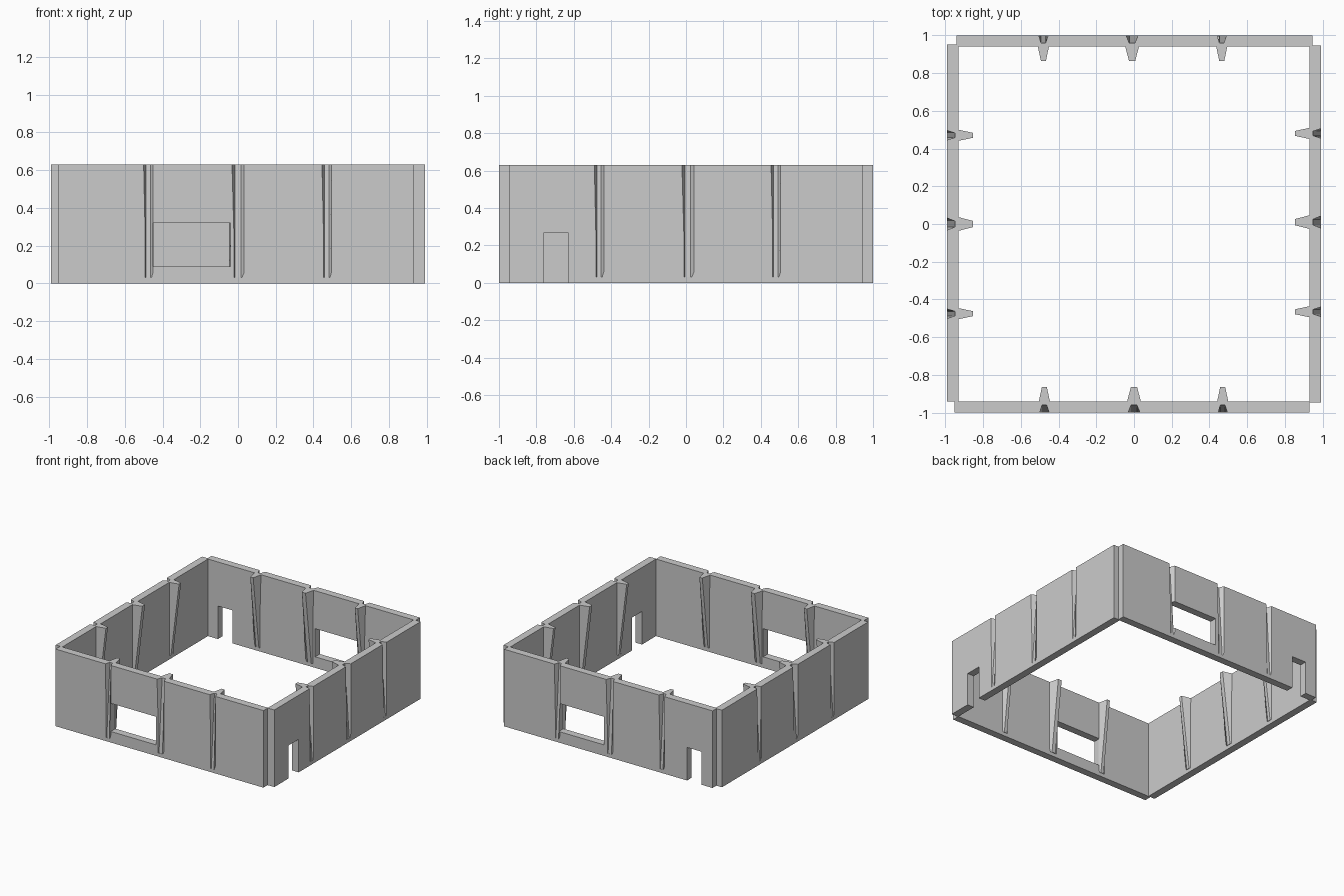
import bpy, bmesh
from math import pi
from mathutils import Matrix, Vector

if "Cube" in bpy.data.objects:
    bpy.data.objects.remove(bpy.data.objects["Cube"])

H = 0.63          # wall height
T = 0.06          # wall thickness
FOOT = 0.03       # height where the fold fades out


def hexa(name, pts, turn, reach):
    """Eight-point block; local points are (along wall, depth inward, z)."""
    rot = Matrix.Rotation(turn * pi / 2, 4, 'Z')
    bm = bmesh.new()
    v = [bm.verts.new(rot @ Vector((u, d - reach, z))) for u, d, z in pts]
    for f in ((0, 1, 2, 3), (4, 5, 6, 7), (0, 1, 5, 4), (1, 2, 6, 5), (2, 3, 7, 6), (3, 0, 4, 7)):
        bm.faces.new([v[i] for i in f])
    bmesh.ops.recalc_face_normals(bm, faces=bm.faces)
    me = bpy.data.meshes.new(name)
    bm.to_mesh(me)
    bm.free()
    ob = bpy.data.objects.new(name, me)
    bpy.context.collection.objects.link(ob)
    return ob


def box(name, u0, u1, d0, d1, z0, z1, turn, reach):
    pts = [(u, d, z) for z in (z0, z1) for u, d in ((u0, d0), (u1, d0), (u1, d1), (u0, d1))]
    return hexa(name, pts, turn, reach)


def wedge(name, u, w0, w1, d0, bottom, top, z1, turn, reach):
    """Tapered block whose narrow inner face leans inward with height."""
    pts = []
    for z, d in ((FOOT, bottom), (z1, top)):
        pts += [(u - w0, d0, z), (u + w0, d0, z), (u + w1, d, z), (u - w1, d, z)]
    return hexa(name, pts, turn, reach)


def cut(ob, cutters):
    for c in cutters:
        m = ob.modifiers.new("cut", 'BOOLEAN')
        m.operation, m.solver, m.object = 'DIFFERENCE', 'EXACT', c
    dg = bpy.context.evaluated_depsgraph_get()
    me = bpy.data.meshes.new_from_object(ob.evaluated_get(dg))
    ob.modifiers.clear()
    ob.data = me
    for c in cutters:
        bpy.data.objects.remove(c)


WINDOW = (-0.45, -0.04, 0.09, 0.32)
# name, reach from centre, wall ends, fold positions, openings (u0, u1, z0, z1)
walls = [
    ("front", 1.00, (-0.95, 0.93), (-0.475, 0.0, 0.47), [WINDOW]),
    ("right", 0.99, (-0.945, 0.945), (-0.465, 0.01, 0.48), [(-0.76, -0.63, -0.1, 0.27)]),
    ("back", 1.00, (-0.945, 0.94), (-0.465, 0.01, 0.48), [WINDOW, (0.71, 0.84, -0.1, 0.27)]),
    ("left", 0.99, (-0.95, 0.94), (-0.47, 0.0, 0.475), []),
]

for turn, (side, reach, ends, folds, openings) in enumerate(walls):
    wall = box(side + "_wall", *ends, 0, T, 0, H, turn, reach)
    # window and door openings
    cutters = [box("opening", a, b, -0.1, T + 0.1, z0, z1, turn, reach) for a, b, z0, z1 in openings]
    for i, u in enumerate(folds):
        half = 0.033 if i == 1 else 0.026
        # outer groove, deepening towards the top
        cutters.append(wedge("groove", u, half, half * 0.45, -0.002, 0.001, 0.042, H + 0.01, turn, reach))
        # inner rib, leaning inward towards the top
        wedge(f"{side}_rib_{i + 1}", u, half + 0.004, half * 0.5, T - 0.003, T + 0.004, 0.137, H, turn, reach)
    cut(wall, cutters)
